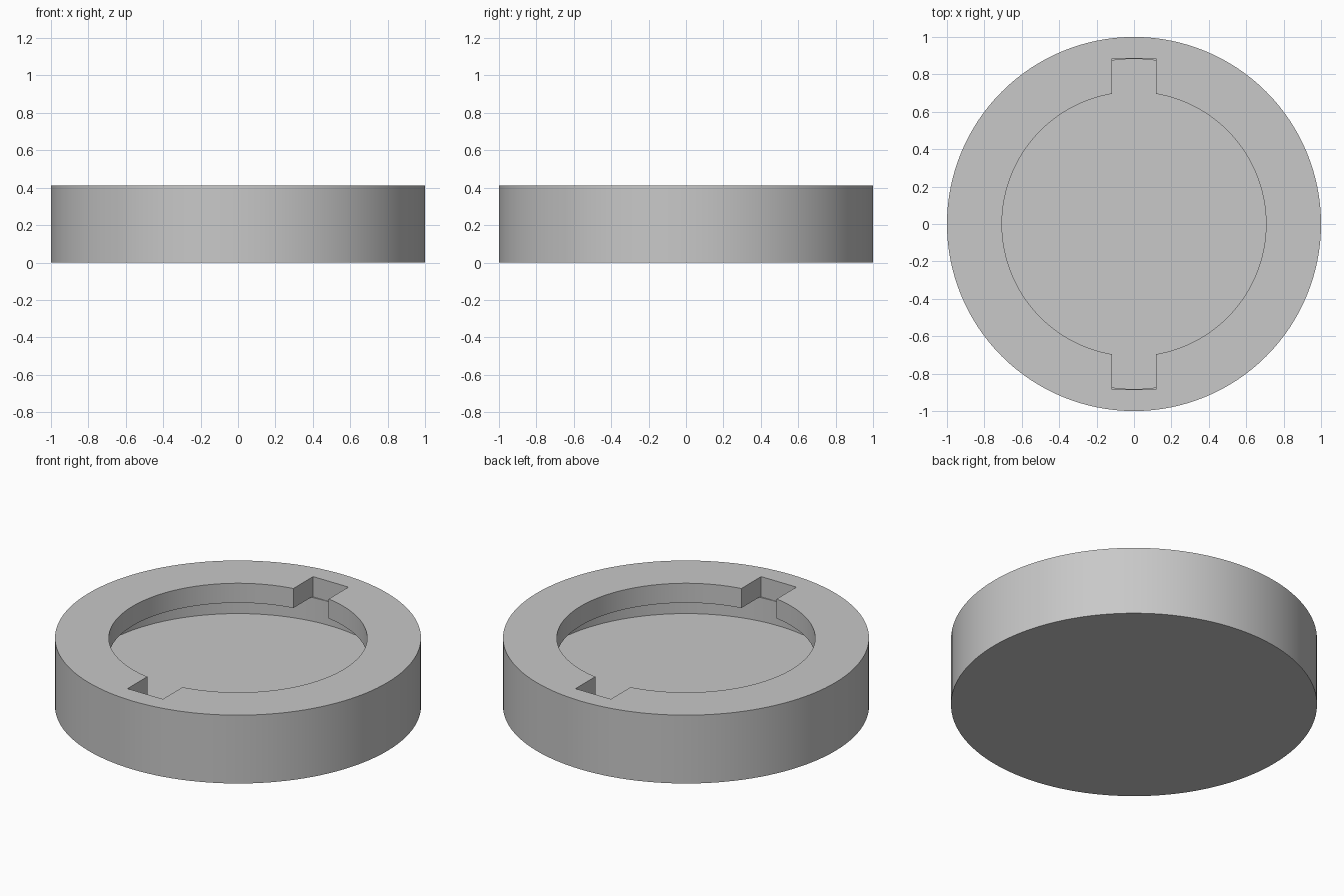
import bpy
import math

default = bpy.data.objects.get("Cube")
if default:
    bpy.data.objects.remove(default, do_unlink=True)

# Main dimensions
HEIGHT, FLOOR, LIP = 0.412, 0.147, 0.294
HOLE_R, CAVITY_R = 0.706, 0.882
NOTCH_W, NOTCH_REACH = 0.236, 0.884
ABOVE = 0.6

grey = bpy.data.materials.new("plain grey")
grey.use_nodes = True
colour = (0.58, 0.58, 0.58, 1)
grey.diffuse_color = colour
grey.node_tree.nodes["Principled BSDF"].inputs["Base Color"].default_value = colour


def disc(name, radius, z0, z1):
    bpy.ops.mesh.primitive_cylinder_add(
        vertices=128, radius=radius, depth=z1 - z0, location=(0, 0, (z0 + z1) / 2))
    obj = bpy.context.object
    obj.name = name
    obj.data.materials.append(grey)
    return obj


def box(name, size, z0, z1):
    bpy.ops.mesh.primitive_cube_add(size=1, location=(0, 0, (z0 + z1) / 2))
    obj = bpy.context.object
    obj.name = name
    obj.scale = (size[0], size[1], z1 - z0)
    obj.data.materials.append(grey)
    return obj


def cut(target, cutter):
    cutter.hide_render = True
    mod = target.modifiers.new(cutter.name, 'BOOLEAN')
    mod.operation = 'DIFFERENCE'
    mod.solver = 'EXACT'
    mod.object = cutter
    bpy.ops.object.select_all(action='DESELECT')
    target.select_set(True)
    bpy.context.view_layer.objects.active = target
    bpy.ops.object.modifier_apply(modifier=mod.name)
    bpy.data.objects.remove(cutter, do_unlink=True)


# Solid round body
body = disc("socket_ring", 1.0, 0, HEIGHT)

# Wide hidden cavity, narrower mouth, and the two opposite entry notches
cut(body, disc("cavity_cutter", CAVITY_R, FLOOR, LIP))
cut(body, disc("mouth_cutter", HOLE_R, (FLOOR + LIP) / 2, ABOVE))
cut(body, box("notch_cutter", (NOTCH_W, 2 * NOTCH_REACH), LIP - 0.004, ABOVE))

# Smooth round walls with crisp rims
bpy.ops.object.shade_smooth_by_angle(angle=math.radians(30))
